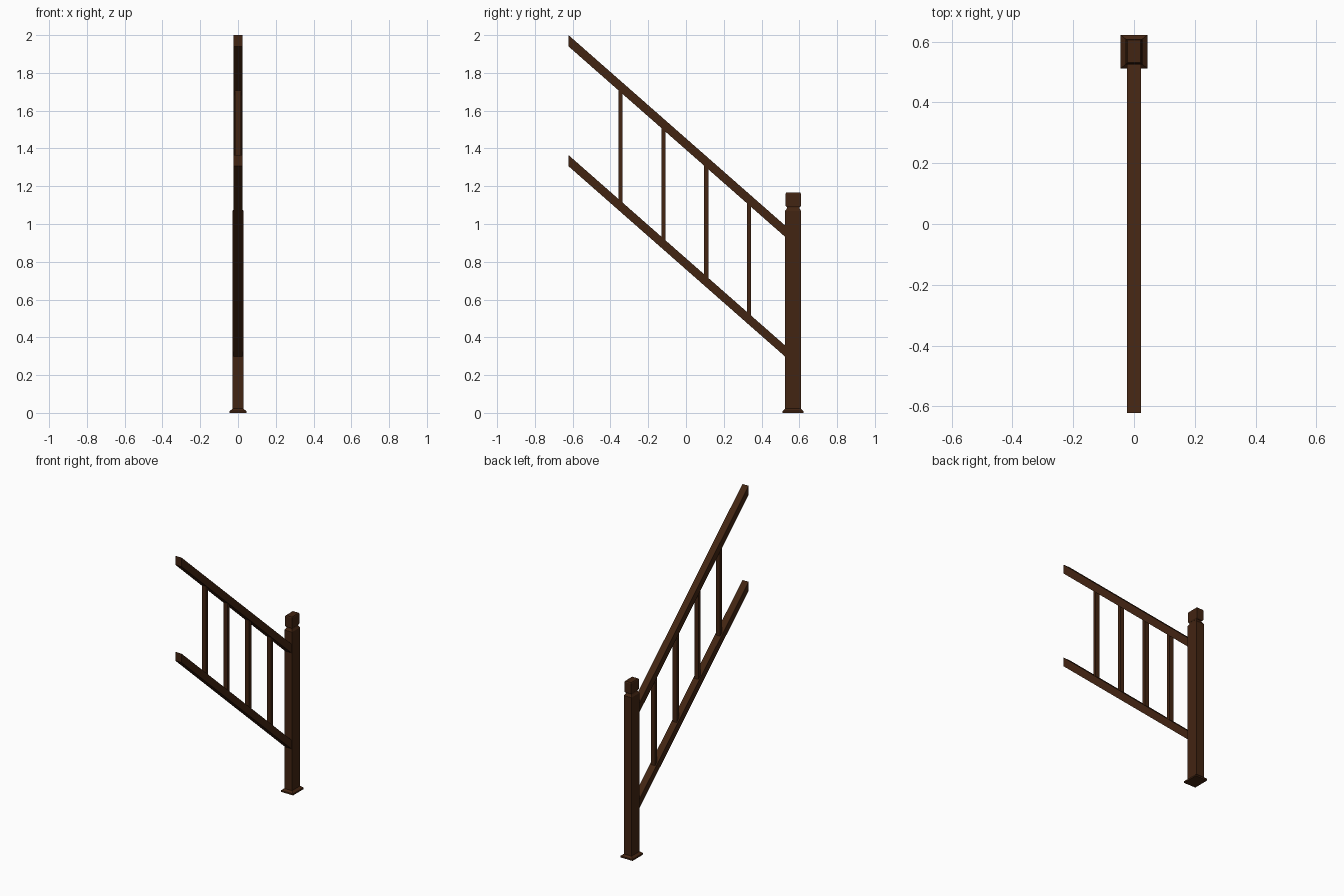
import bpy, bmesh

if "Cube" in bpy.data.objects:
    bpy.data.objects.remove(bpy.data.objects["Cube"])

wood = bpy.data.materials.new("dark_brown_wood")
wood.diffuse_color = (0.055, 0.018, 0.006, 1)
wood.use_nodes = True
wood.node_tree.nodes["Principled BSDF"].inputs["Base Color"].default_value = wood.diffuse_color

POST_Y = 0.567
SLOPE = -0.879
END_Y = -0.622


def finish(name, bm):
    bmesh.ops.recalc_face_normals(bm, faces=bm.faces)
    me = bpy.data.meshes.new(name)
    bm.to_mesh(me)
    bm.free()
    me.materials.append(wood)
    ob = bpy.data.objects.new(name, me)
    bpy.context.collection.objects.link(ob)
    return ob


def rect_loft(name, cy, sections):
    """Stack of rectangles (z, half x, half y) joined with flat faces."""
    bm = bmesh.new()
    rings = [[bm.verts.new((sx * hx, cy + sy * hy, z))
              for sx, sy in ((-1, -1), (1, -1), (1, 1), (-1, 1))]
             for z, hx, hy in sections]
    for a, b in zip(rings, rings[1:]):
        for i in range(4):
            j = (i + 1) % 4
            bm.faces.new((a[i], a[j], b[j], b[i]))
    bm.faces.new(rings[0])
    bm.faces.new(rings[-1])
    return finish(name, bm)


def sheared_bar(name, hx, y0, y1, bottom, top):
    """Bar with vertical ends whose lower and upper edges follow the stair slope."""
    bm = bmesh.new()
    bmesh.ops.create_cube(bm, size=2)
    for v in bm.verts:
        y = y1 if v.co.y > 0 else y0
        z = (top if v.co.z > 0 else bottom) + SLOPE * (y - END_Y)
        v.co = (hx if v.co.x > 0 else -hx, y, z)
    return finish(name, bm)


# newel post: flared foot, shaft with chamfered top, neck groove
rect_loft("newel_post", POST_Y, [
    (0, 0.044, 0.055), (0.01, 0.044, 0.055), (0.022, 0.028, 0.042),
    (1.07, 0.028, 0.042), (1.078, 0.023, 0.036), (1.084, 0.020, 0.033),
    (1.093, 0.020, 0.033)])

# block cap on the post
rect_loft("post_cap", POST_Y + 0.001, [
    (1.09, 0.021, 0.036), (1.096, 0.025, 0.040),
    (1.16, 0.025, 0.040), (1.166, 0.022, 0.037)])

# sloping rails
RAIL_END = POST_Y - 0.038
sheared_bar("hand_rail", 0.0225, END_Y, RAIL_END, 1.94, 2.0)
sheared_bar("bottom_rail", 0.0225, END_Y, RAIL_END, 1.306, 1.365)

# balusters between the rails
for i in range(4):
    y = -0.346 + i * 0.2265
    sheared_bar(f"baluster_{i + 1}", 0.015, y - 0.011, y + 0.011, 1.36, 1.945)
